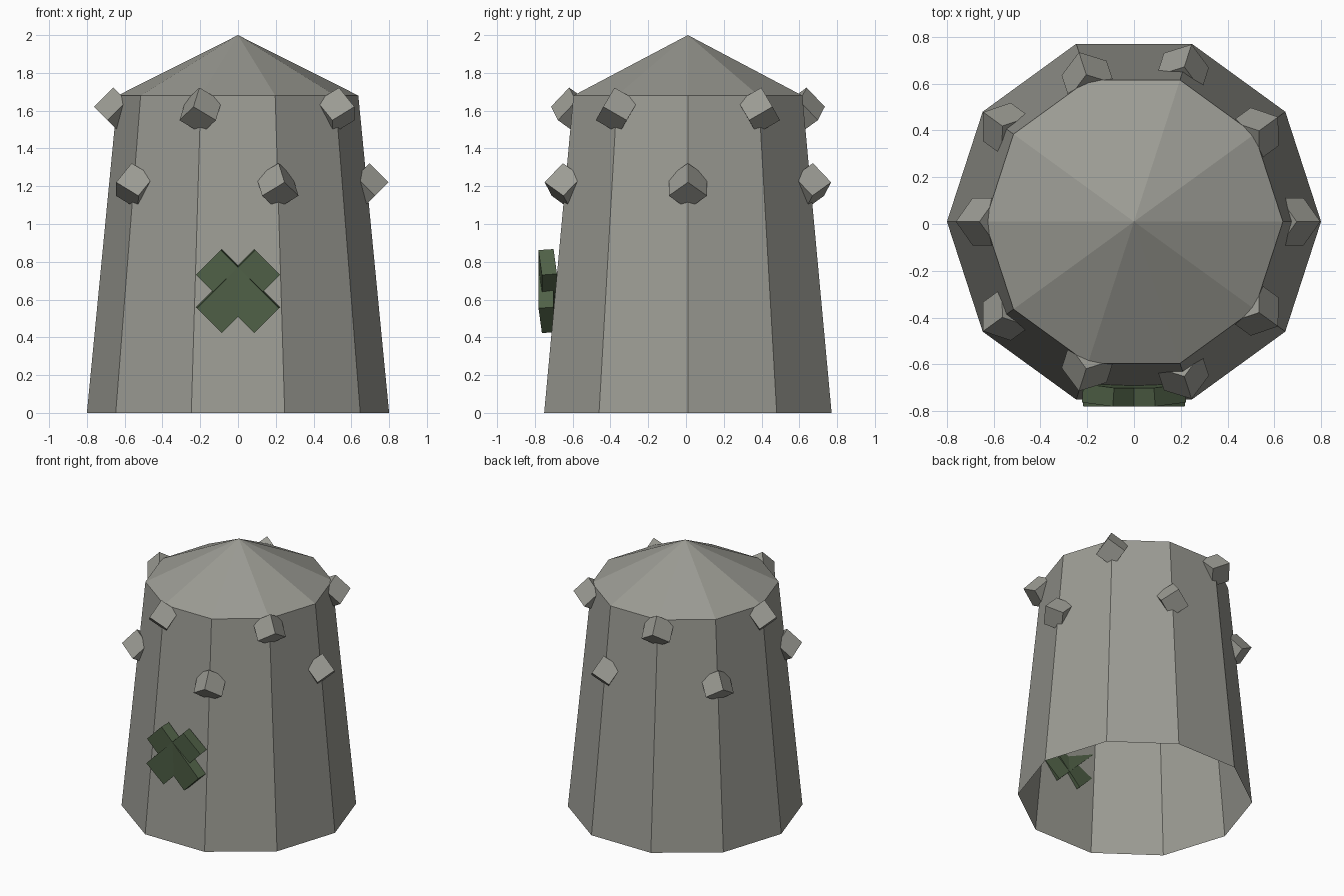
import bpy, bmesh, math
from mathutils import Matrix, Vector

if "Cube" in bpy.data.objects:
    bpy.data.objects.remove(bpy.data.objects["Cube"])

SIDES = 10
CY = 0.01                      # tower axis sits slightly behind the origin
R_BASE, R_TOP, Z_EAVE, Z_APEX = 0.80, 0.637, 1.68, 2.0


def material(name, rgb):
    m = bpy.data.materials.new(name)
    m.diffuse_color = (*rgb, 1.0)
    m.use_nodes = True
    m.node_tree.nodes["Principled BSDF"].inputs["Base Color"].default_value = m.diffuse_color
    return m


stone = material("grey stone", (0.33, 0.33, 0.295))
green = material("dark green", (0.084, 0.125, 0.066))


def finish(name, bm, mat):
    mesh = bpy.data.meshes.new(name)
    bm.normal_update()
    bm.to_mesh(mesh)
    bm.free()
    mesh.materials.append(mat)
    obj = bpy.data.objects.new(name, mesh)
    bpy.context.collection.objects.link(obj)
    return obj


def box(name, size, loc, rot, mat):
    bm = bmesh.new()
    scale = Matrix.Diagonal((*size, 1.0))
    bmesh.ops.create_cube(bm, size=1.0, matrix=Matrix.Translation(loc) @ rot @ scale)
    return finish(name, bm, mat)


def ring(bm, r, z):
    return [bm.verts.new((r * math.cos(i * math.tau / SIDES),
                          CY + r * math.sin(i * math.tau / SIDES), z))
            for i in range(SIDES)]


# Tapered tower wall, open at the bottom
bm = bmesh.new()
low, high = ring(bm, R_BASE, 0), ring(bm, R_TOP, Z_EAVE)
for i in range(SIDES):
    j = (i + 1) % SIDES
    bm.faces.new((low[i], low[j], high[j], high[i]))
finish("tower_wall", bm, stone)

# Pointed roof
bm = bmesh.new()
eave = ring(bm, R_TOP, Z_EAVE)
apex = bm.verts.new((0, CY, Z_APEX))
for i in range(SIDES):
    bm.faces.new((eave[i], eave[(i + 1) % SIDES], apex))
finish("roof", bm, stone)

# Stone blocks on the wall corners, alternating low and high, one corner outward
for i in range(SIDES):
    a = i * math.tau / SIDES
    r, z = (0.675, 1.2) if i % 2 == 0 else (0.64, 1.6)
    rot = (Matrix.Rotation(a, 4, 'Z') @ Matrix.Rotation(math.pi / 4, 4, 'Y')
           @ Matrix.Rotation(math.pi / 4, 4, 'X'))
    loc = Vector((r * math.cos(a), CY + r * math.sin(a), z))
    box(f"stone_block_{i + 1}", (0.143,) * 3, loc, rot, stone)

# Green cross on the front: two slightly twisted bars
for side, label in ((1, "right"), (-1, "left")):
    rot = (Matrix.Rotation(side * math.pi / 4, 4, 'Y')
           @ Matrix.Rotation(side * math.radians(5.5), 4, 'Z'))
    box(f"cross_bar_{label}", (0.187, 0.08, 0.435), Vector((0, -0.732, 0.645)), rot, green)
